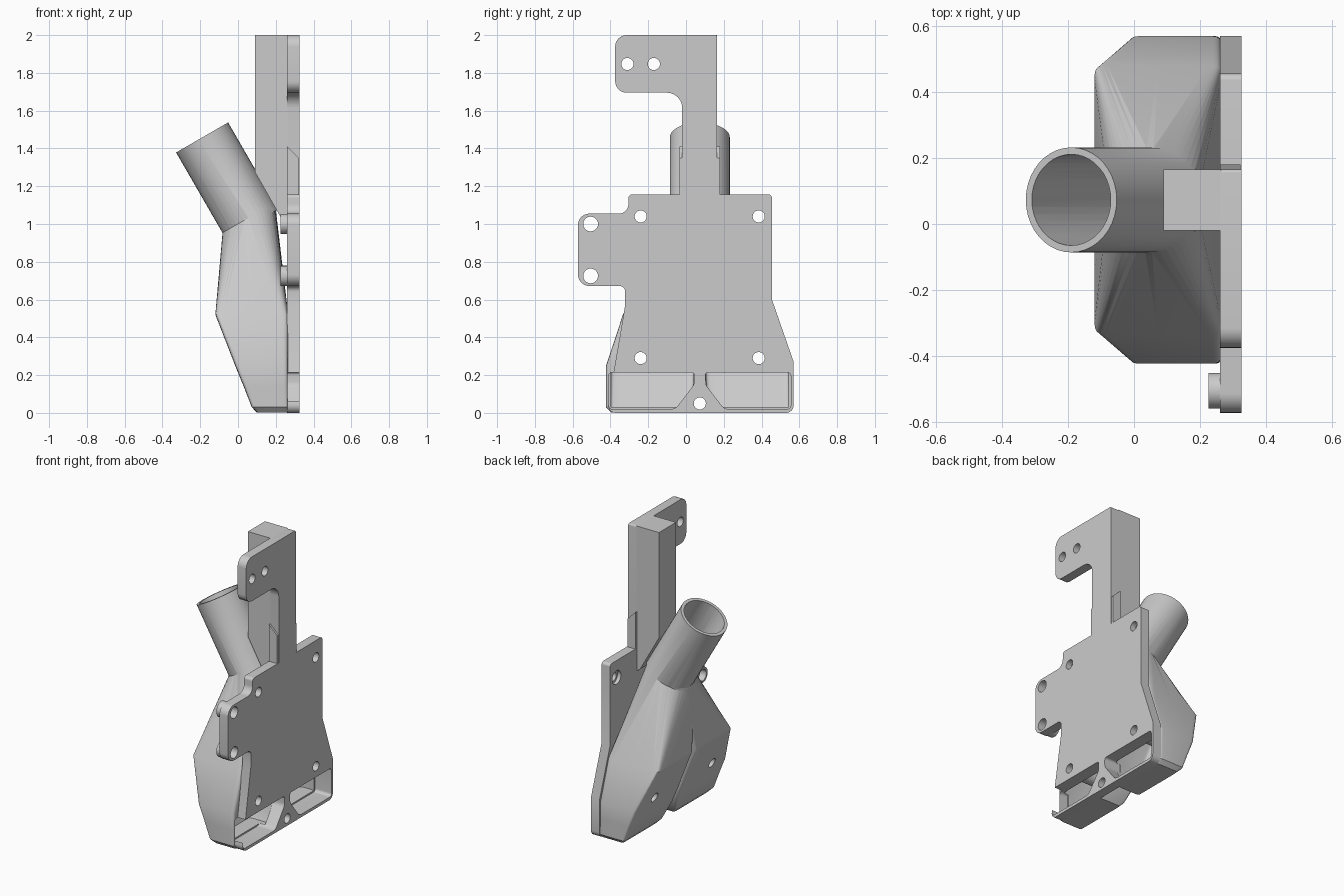
import bpy, bmesh, math
from mathutils import Vector

if "Cube" in bpy.data.objects:
    bpy.data.objects.remove(bpy.data.objects["Cube"])

grey = bpy.data.materials.new("plain_grey")
grey.use_nodes = True
grey.diffuse_color = (0.6, 0.6, 0.6, 1)
grey.node_tree.nodes["Principled BSDF"].inputs["Base Color"].default_value = (0.6, 0.6, 0.6, 1)

MID = 0.073            # symmetry line of the duct in y
BACK, FACE = 0.26, 0.325   # plate thickness in x
SIDES = 40


def finish(name, bm):
    bmesh.ops.recalc_face_normals(bm, faces=bm.faces)
    mesh = bpy.data.meshes.new(name)
    bm.to_mesh(mesh)
    bm.free()
    mesh.materials.append(grey)
    obj = bpy.data.objects.new(name, mesh)
    bpy.context.collection.objects.link(obj)
    return obj


def prism(name, outline, lo, hi, axis="x"):
    """Extrude an outline along x (outline in y, z) or along y (outline in x, z)."""
    place = (lambda p, t: (t, p[0], p[1])) if axis == "x" else (lambda p, t: (p[0], t, p[1]))
    bm = bmesh.new()
    ends = [[bm.verts.new(place(p, t)) for p in outline] for t in (lo, hi)]
    n = len(outline)
    for ring in ends:
        bm.faces.new(ring)
    for i in range(n):
        j = (i + 1) % n
        bm.faces.new((ends[0][i], ends[0][j], ends[1][j], ends[1][i]))
    return finish(name, bm)


def rounded(corners, steps=6):
    """Outline from (y, z, radius) corners, each one filleted."""
    out = []
    for i, (y, z, r) in enumerate(corners):
        p = Vector((y, z))
        if r == 0:
            out.append(p)
            continue
        a = (Vector(corners[i - 1][:2]) - p).normalized()
        b = (Vector(corners[(i + 1) % len(corners)][:2]) - p).normalized()
        half = a.angle(b) / 2
        centre = p + (a + b).normalized() * r / math.sin(half)
        start = p + a * r / math.tan(half) - centre
        end = p + b * r / math.tan(half) - centre
        for k in range(steps + 1):
            out.append(centre + start.lerp(end, k / steps).normalized() * r)
    return out


def rod(name, y, z, r, lo, hi):
    circle = [(y + r * math.cos(math.tau * k / 28), z + r * math.sin(math.tau * k / 28)) for k in range(28)]
    return prism(name, circle, lo, hi)


def loft(name, rings):
    bm = bmesh.new()
    loops = [[bm.verts.new(p) for p in ring] for ring in rings]
    for a, b in zip(loops, loops[1:]):
        for i in range(SIDES):
            j = (i + 1) % SIDES
            bm.faces.new((a[i], a[j], b[j], b[i]))
    bm.faces.new(loops[0])
    bm.faces.new(loops[-1])
    bmesh.ops.triangulate(bm, faces=bm.faces[:])
    return finish(name, bm)


def combine(obj, other, operation):
    mod = obj.modifiers.new("combine", "BOOLEAN")
    mod.operation, mod.solver, mod.object = operation, "EXACT", other
    bpy.context.view_layer.objects.active = obj
    bpy.ops.object.modifier_apply(modifier=mod.name)
    bpy.data.objects.remove(other)


def angles():
    return [math.tau * k / SIDES for k in range(SIDES)]


def pipe_ring(t, r):
    """Circle around the leaning pipe axis, t below its top end."""
    lean = math.radians(30)
    c = Vector((-0.19 + t * math.sin(lean), MID, 1.458 - t * math.cos(lean)))
    u = Vector((math.cos(lean), 0, math.sin(lean)))
    return [c + r * (math.cos(a) * u + math.sin(a) * Vector((0, 1, 0))) for a in angles()]


def box_ring(side, x0, x1, near, far, z):
    """Softly cornered rectangle, near and far measured from the symmetry line."""
    soft = lambda v: math.copysign(abs(v) ** 0.12, v) if abs(v) > 1e-6 else 0
    cx, hx = (x0 + x1) / 2, (x1 - x0) / 2
    cy, hy = MID + side * (near + far) / 2, (far - near) / 2
    return [Vector((cx + hx * soft(math.cos(a)), cy + hy * soft(math.sin(a)), z)) for a in angles()]


# Duct leg stations: front x, inner edge, outer edge, height
STATIONS = [(-0.12, 0.015, 0.407, 0.52), (-0.015, 0.012, 0.496, 0.25),
            (0.03, 0.018, 0.496, 0.14), (0.073, 0.07, 0.496, 0.03)]


def leg(side, wall, t, r):
    rings = [pipe_ring(t, r)]
    for x, near, far, z in STATIONS:
        rings.append(box_ring(side, x + wall, BACK + 0.006 - wall, near + wall * 0.7, far - wall, z))
    if wall == 0:
        rings.append(box_ring(side, 0.1, BACK + 0.005, 0.09, 0.47, 0.002))
    return loft("leg", rings)


def opening(side):
    pts = rounded([(0.03, 0.215, 0.015), (0.482, 0.215, 0.02), (0.482, 0.02, 0.02),
                   (0.13, 0.02, 0.05), (0.03, 0.15, 0.05)])
    return prism("opening", [(MID + side * y, z) for y, z in pts], 0.2, 0.4)


# Forked duct: pipe and two legs, hollowed
duct = loft("forked_duct", [pipe_ring(0, 0.159), pipe_ring(0.53, 0.159)])
for side, t in ((1, 0.5), (-1, 0.49)):
    combine(duct, leg(side, 0, t, 0.158), "UNION")
combine(duct, loft("bore", [pipe_ring(-0.05, 0.138), pipe_ring(0.54, 0.138)]), "DIFFERENCE")
for side, t in ((1, 0.48), (-1, 0.47)):
    combine(duct, leg(side, 0.025, t, 0.134), "DIFFERENCE")
    combine(duct, opening(side), "DIFFERENCE")

# Screw sleeves through the legs
LOW_SCREWS = [(-0.24, 0.29), (0.385, 0.29)]
for y, z in LOW_SCREWS:
    combine(duct, rod("sleeve", y, z, 0.048, -0.005, BACK + 0.003), "UNION")
    combine(duct, rod("hole", y, z, 0.032, -0.4, 0.5), "DIFFERENCE")

# Mounting plate with the upright and the flag at its top
plate = prism("mounting_plate", rounded([
    (-0.42, 0, 0.04), (0.57, 0, 0.04), (0.57, 0.27, 0), (0.455, 0.6, 0), (0.455, 1.157, 0.02),
    (0.165, 1.157, 0), (0.165, 2, 0.01), (-0.375, 2, 0.06), (-0.375, 1.695, 0.06),
    (-0.02, 1.695, 0.08), (-0.02, 1.157, 0), (-0.305, 1.157, 0.02), (-0.305, 1.055, 0.05),
    (-0.572, 1.055, 0.06), (-0.572, 0.672, 0.06), (-0.322, 0.672, 0.03), (-0.322, 0.57, 0)]), BACK, FACE)

# Bosses on the side lug
LUG_HOLES = [(-0.505, 1.0), (-0.505, 0.725)]
for y, z in LUG_HOLES:
    combine(plate, rod("boss", y, z, 0.054, 0.226, BACK + 0.02), "UNION")

# Holes and openings in the plate
HIGH_SCREWS = [(-0.24, 1.04), (0.385, 1.04)]
FLAG_HOLES = [(-0.31, 1.847), (-0.17, 1.847)]
for spots, r in ((LOW_SCREWS + HIGH_SCREWS + FLAG_HOLES + [(MID, 0.05)], 0.032), (LUG_HOLES, 0.039)):
    for y, z in spots:
        combine(plate, rod("hole", y, z, r, 0.1, 0.5), "DIFFERENCE")
for y, z in HIGH_SCREWS:
    combine(plate, rod("recess", y, z, 0.047, 0.1, 0.285), "DIFFERENCE")
for side in (1, -1):
    combine(plate, opening(side), "DIFFERENCE")

# Upright post behind the plate, resting on the pipe
post = prism("upright_post", [(0.263, 1.0), (0.263, 2), (0.09, 2), (0.09, 1.275), (0.235, 1.02)],
             -0.02, 0.165, "y")

# Stiffening rib at the foot of the post
rib = prism("foot_rib", [(BACK, 1.1), (0.322, 1.1), (0.322, 1.35), (BACK, 1.41)], -0.034, 0.18, "y")

for obj in (duct, plate, post, rib):
    bpy.ops.object.select_all(action="DESELECT")
    obj.select_set(True)
    bpy.context.view_layer.objects.active = obj
    bpy.ops.object.shade_smooth_by_angle(angle=math.radians(25))
